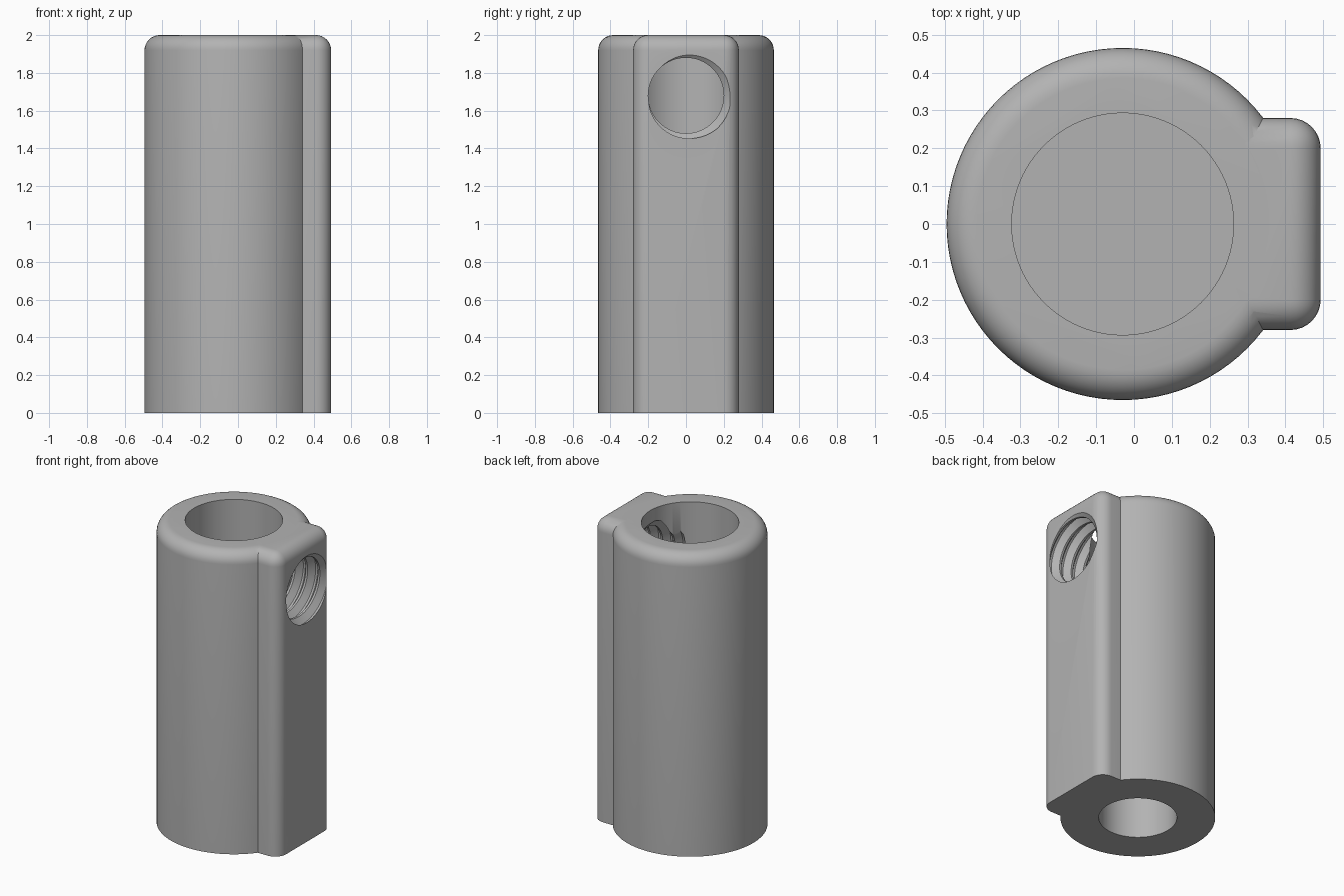
import bpy, bmesh, math
from mathutils import Matrix

CX, R, TOP = -0.03, 0.465, 2.0          # tube axis, tube radius, height
FILLET = 0.08

old = bpy.data.objects.get("Cube")
if old:
    bpy.data.objects.remove(old, do_unlink=True)

steel = bpy.data.materials.new("plain grey")
steel.use_nodes = True
grey = (0.45, 0.45, 0.45, 1)
steel.diffuse_color = grey
steel.node_tree.nodes["Principled BSDF"].inputs["Base Color"].default_value = grey


def make(name, bm):
    bmesh.ops.recalc_face_normals(bm, faces=bm.faces)
    me = bpy.data.meshes.new(name)
    bm.to_mesh(me)
    bm.free()
    me.materials.append(steel)
    ob = bpy.data.objects.new(name, me)
    bpy.context.collection.objects.link(ob)
    return ob


def cylinder(name, radius, z0, z1, round_top=0):
    bm = bmesh.new()
    bmesh.ops.create_cone(bm, cap_ends=True, segments=96, radius1=radius, radius2=radius,
                          depth=z1 - z0, matrix=Matrix.Translation((CX, 0, (z0 + z1) / 2)))
    if round_top:
        rim = [e for e in bm.edges if all(v.co.z > z1 - 1e-4 for v in e.verts)]
        bmesh.ops.bevel(bm, geom=rim, offset=round_top, segments=8, profile=0.5, affect='EDGES')
    return make(name, bm)


def rounded_block(name, x0, x1, half_y):
    bm = bmesh.new()
    bmesh.ops.create_cube(bm, size=1)
    for v in bm.verts:
        v.co = (x1 if v.co.x > 0 else x0, 2 * half_y * v.co.y, (v.co.z + 0.5) * TOP)
    # outer uprights and every top edge except the buried back one
    edges = []
    for e in bm.edges:
        outer = all(v.co.x > x1 - 1e-4 for v in e.verts)
        upper = all(v.co.z > TOP - 1e-4 for v in e.verts)
        low = all(v.co.z < 1e-4 for v in e.verts)
        back = all(v.co.x < x0 + 1e-4 for v in e.verts)
        if (outer or upper) and not low and not back:
            edges.append(e)
    bmesh.ops.bevel(bm, geom=edges, offset=FILLET, segments=8, profile=0.5, affect='EDGES')
    return make(name, bm)


def thread_cutter(name, x0, x1, z, minor, major, pitch, phase):
    """Closed helical screw shape along x, its grid rows following the helix."""
    n = 64
    shape = [(0.0, minor), (0.16, minor), (0.5, major), (0.66, major)]
    k = len(shape)
    rows = int((x1 - x0) / pitch) * k
    bm = bmesh.new()
    grid = {}
    for j in range(rows):
        turn, part = divmod(j, k)
        step, r = shape[part]
        for i in range(n):
            a = 2 * math.pi * i / n
            x = x0 + pitch * (turn + step + i / n)
            grid[i, j] = bm.verts.new((x, r * math.cos(a + phase), z + r * math.sin(a + phase)))
    for j in range(rows):
        grid[n, j] = grid.get((0, j + k))
    for j in range(rows - 1):
        for i in range(n):
            quad = [grid[i, j], grid[i + 1, j], grid[i + 1, j + 1], grid[i, j + 1]]
            if all(quad):
                bm.faces.new(quad)
    loose = [v for v in bm.verts if not v.link_faces]
    bmesh.ops.delete(bm, geom=loose, context='VERTS')
    # fan caps at both ends
    open_edges = [e for e in bm.edges if e.is_boundary]
    mid = (x0 + x1) / 2
    for x, side in ((x0, -1), (x1 + pitch, 1)):
        hub = bm.verts.new((x, 0, z))
        for e in open_edges:
            if (e.verts[0].co.x - mid) * side > 0:
                bm.faces.new((e.verts[0], e.verts[1], hub))
    return make(name, bm)


def combine(target, other, operation):
    mod = target.modifiers.new(operation.lower(), 'BOOLEAN')
    mod.object, mod.operation, mod.solver = other, operation, 'EXACT'
    other.hide_render = True
    bpy.context.view_layer.objects.active = target
    bpy.ops.object.modifier_apply(modifier=mod.name)
    bpy.data.objects.remove(other, do_unlink=True)


# tube body with the screw boss along its side
body = cylinder("coupling_body", R, 0, TOP, FILLET)
combine(body, rounded_block("screw_boss", CX, 0.493, 0.28), 'UNION')

# blind sockets from both ends
combine(body, cylinder("upper_socket", 0.293, 1.0, TOP + 0.2), 'DIFFERENCE')
combine(body, cylinder("lower_socket", 0.235, -0.2, 0.85), 'DIFFERENCE')

# threaded set screw hole through the boss into the upper socket
combine(body, thread_cutter("screw_thread", 0.0, 0.73, 1.68, 0.2, 0.24, 0.09, 0.3), 'DIFFERENCE')

bpy.ops.object.select_all(action='DESELECT')
body.select_set(True)
bpy.context.view_layer.objects.active = body
bpy.ops.object.shade_smooth_by_angle(angle=math.radians(30))
